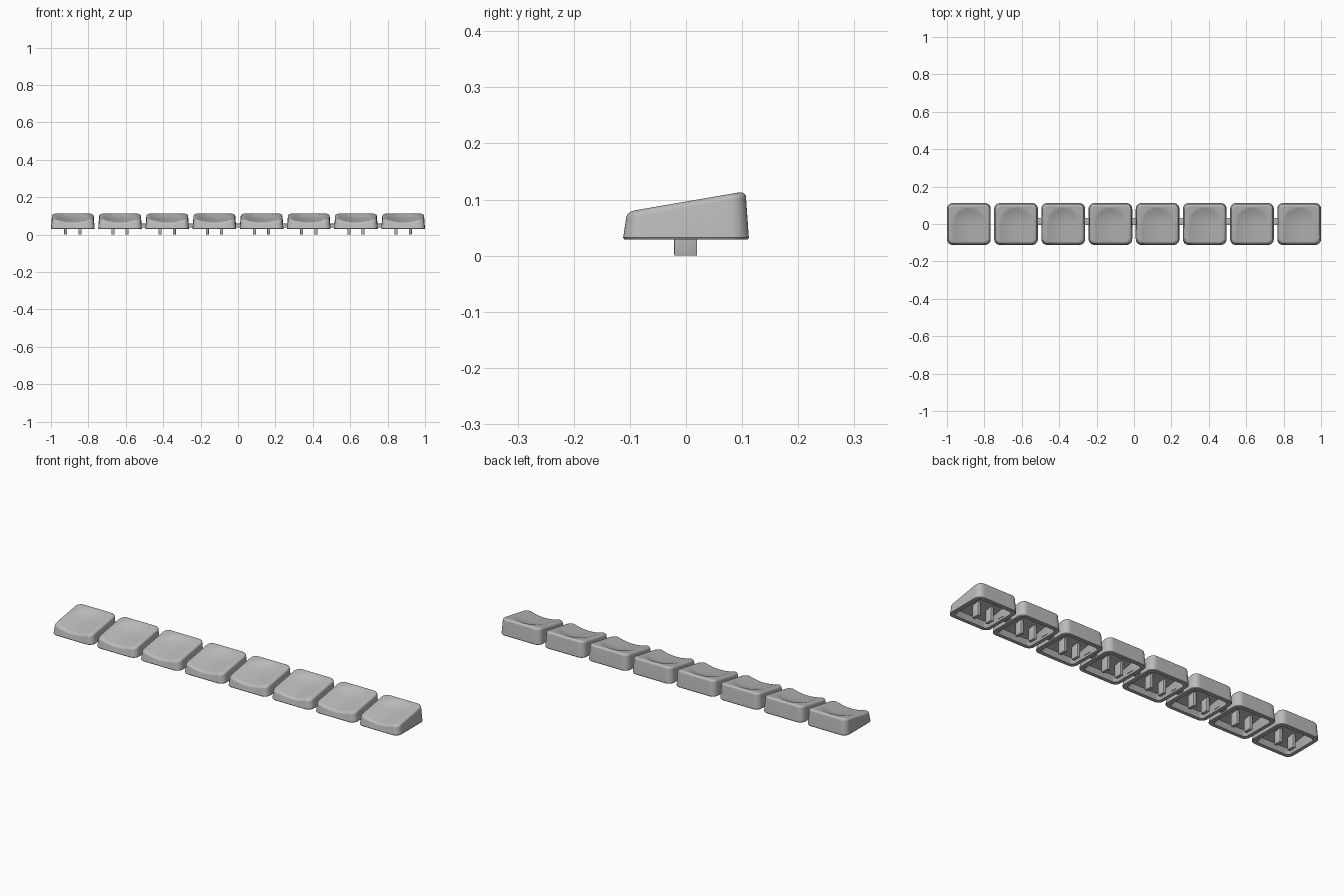
import bpy, bmesh, math
from mathutils import Vector

if "Cube" in bpy.data.objects:
    bpy.data.objects.remove(bpy.data.objects["Cube"])

COUNT, PITCH = 8, 0.2523
HALF_X, HALF_Y = 0.1168, 0.112
BASE = 0.029

grey = bpy.data.materials.new("grey plastic")
grey.use_nodes = True
GREY = (0.5, 0.5, 0.5, 1)
grey.diffuse_color = GREY
grey.node_tree.nodes["Principled BSDF"].inputs["Base Color"].default_value = GREY


def ring(hx, hy, r, corner=8, side=8):
    """Rounded rectangle outline with evenly split sides."""
    pts = []
    centres = [(1, 1), (-1, 1), (-1, -1), (1, -1)]
    for i, (sx, sy) in enumerate(centres):
        for k in range(corner + 1):
            a = math.pi / 2 * (i + k / corner)
            pts.append(Vector((sx * (hx - r) + r * math.cos(a), sy * (hy - r) + r * math.sin(a))))
        nx, ny = centres[(i + 1) % 4]
        a = math.pi / 2 * (i + 1)
        end = Vector((nx * (hx - r) + r * math.cos(a), ny * (hy - r) + r * math.sin(a)))
        start = pts[-1].copy()
        pts += [start.lerp(end, k / side) for k in range(1, side)]
    return pts


def slope(y):
    return 0.0965 + 0.172 * y


def dish(x, y):
    """Depth of the finger scoop: round at the back, open at the front."""
    d = math.hypot(x, max(0, y - 0.003))
    return 0.014 * max(0, 1 - (d / 0.086) ** 2)


def top(x, y):
    return slope(y) - dish(x, y)


def finish(bm, name):
    bmesh.ops.recalc_face_normals(bm, faces=bm.faces)
    mesh = bpy.data.meshes.new(name)
    bm.to_mesh(mesh)
    bm.free()
    mesh.materials.append(grey)
    ob = bpy.data.objects.new(name, mesh)
    bpy.context.collection.objects.link(ob)
    return ob


def smooth(ob):
    bpy.ops.object.select_all(action="DESELECT")
    ob.select_set(True)
    bpy.context.view_layer.objects.active = ob
    bpy.ops.object.shade_smooth_by_angle(angle=math.radians(28))


# Keycap shell: roof of the cavity, inner wall, rim, outer wall, fillet, scooped top
def keycap():
    loops = []

    def add(inset, r, height):
        loops.append([(p.x, p.y, height(p.x, p.y)) for p in ring(HALF_X - inset, HALF_Y - inset, r)])

    add(0.034, 0.016, lambda x, y: slope(y) - 0.03)
    add(0.020, 0.018, lambda x, y: BASE)
    add(0.002, 0.030, lambda x, y: BASE)
    add(0.000, 0.031, lambda x, y: BASE + 0.003)
    fillet = 0.012
    for k in range(6):
        a = math.pi / 2 * k / 5
        inset = 0.005 + fillet * (1 - math.cos(a))
        drop = fillet * (1 - math.sin(a))
        add(inset, 0.031 - inset * 0.4, lambda x, y: top(x, y) - drop)
    edge = loops[-1]
    for k in range(1, 20):
        s = 1 - k / 20
        loops.append([(x * s, y * s, top(x * s, y * s)) for x, y, z in edge])

    bm = bmesh.new()
    rows = [[bm.verts.new(p) for p in loop] for loop in loops]
    n = len(rows[0])
    for a, b in zip(rows, rows[1:]):
        for i in range(n):
            j = (i + 1) % n
            bm.faces.new((a[i], a[j], b[j], b[i]))
    bm.faces.new(rows[0])
    centre = bm.verts.new((0, 0, top(0, 0)))
    for i in range(n):
        bm.faces.new((rows[-1][i], rows[-1][(i + 1) % n], centre))
    return finish(bm, "keycap")


def block(name, x, y, z, bevel=0.002):
    """Slightly bevelled box given by its x, y and z ranges."""
    bm = bmesh.new()
    bmesh.ops.create_cube(bm, size=1)
    for v in bm.verts:
        v.co = Vector([sum(r) / 2 + c * (r[1] - r[0]) for c, r in zip(v.co, (x, y, z))])
    bmesh.ops.bevel(bm, geom=bm.edges[:], offset=bevel, segments=2, profile=0.5, affect="EDGES")
    return finish(bm, name)


def copy(ob, x):
    dup = bpy.data.objects.new(ob.name, ob.data)
    dup.location.x = x
    bpy.context.collection.objects.link(dup)


# One key with its two switch prongs
parts = [keycap()]
for side, s in (("left", 1), ("right", -1)):
    xs = sorted((s * 0.030, s * 0.046))
    parts.append(block(side + "_prong", xs, (-0.021, 0.020), (0, 0.075)))
bridge = block("bridge", (-0.035, 0.035), (-0.005, 0.033), (0.038, 0.058))
for ob in parts + [bridge]:
    smooth(ob)

# Row of keys joined by bridges
first = -PITCH * (COUNT - 1) / 2
for i in range(1, COUNT):
    for ob in parts:
        copy(ob, first + i * PITCH)
    if i < COUNT - 1:
        copy(bridge, first + (i + 0.5) * PITCH)
for ob in parts:
    ob.location.x = first
bridge.location.x = first + (COUNT - 1.5) * PITCH
